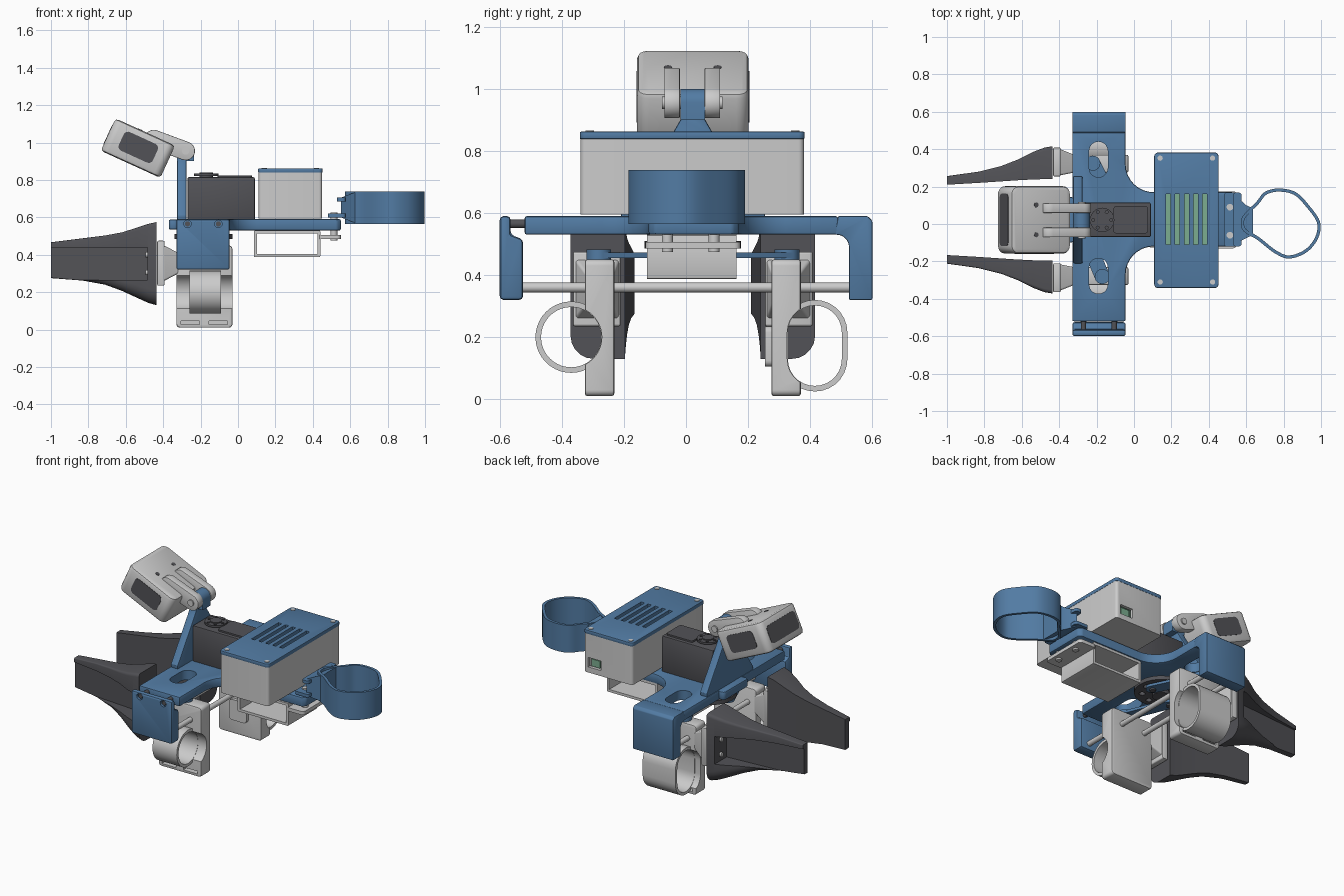
import bpy, bmesh, math
from mathutils import Vector

if "Cube" in bpy.data.objects:
    bpy.data.objects.remove(bpy.data.objects["Cube"])

YM = 0.022          # plane that splits the gripper into two halves
CUTTERS = []


def mat(name, rgb):
    m = bpy.data.materials.new(name)
    m.diffuse_color = (*rgb, 1)
    m.use_nodes = True
    m.node_tree.nodes["Principled BSDF"].inputs["Base Color"].default_value = m.diffuse_color
    return m


BLUE = mat("blue", (0.085, 0.2, 0.37))
DARK = mat("dark", (0.085, 0.085, 0.095))
GREEN = mat("green", (0.2, 0.42, 0.28))
RED = mat("red", (0.6, 0.17, 0.1))


def arc(cx, cy, r, a0, a1, n=8):
    return [(cx + r * math.cos(math.radians(a0 + (a1 - a0) * i / n)),
             cy + r * math.sin(math.radians(a0 + (a1 - a0) * i / n))) for i in range(n + 1)]


def rrect(x0, x1, y0, y1, r=0.0, n=5):
    if not r:
        return [(x0, y0), (x1, y0), (x1, y1), (x0, y1)]
    return (arc(x1 - r, y1 - r, r, 0, 90, n) + arc(x0 + r, y1 - r, r, 90, 180, n)
            + arc(x0 + r, y0 + r, r, 180, 270, n) + arc(x1 - r, y0 + r, r, 270, 360, n))


def circle(cx, cy, r, n=32):
    return arc(cx, cy, r, 0, 360, n)[:-1]


def stadium(p, q, r, n=14):
    a = math.degrees(math.atan2(q[1] - p[1], q[0] - p[0]))
    return arc(*q, r, a - 90, a + 90, n) + arc(*p, r, a + 90, a + 270, n)


def spline(pts, n=6):
    out, k = [], len(pts)
    for i in range(k):
        a, b, c, d = (Vector(pts[(i + j) % k]) for j in (-1, 0, 1, 2))
        for t in (j / n for j in range(n)):
            out.append(tuple(0.5 * (2 * b + (c - a) * t + (2 * a - 5 * b + 4 * c - d) * t * t
                                    + (3 * b - a - 3 * c + d) * t ** 3)))
    return out


def inset(pts, t):
    """Offset a counter-clockwise outline inwards."""
    out = []
    for i, p in enumerate(pts):
        d = (Vector(pts[(i + 1) % len(pts)]) - Vector(pts[i - 1])).normalized()
        out.append((p[0] - d.y * t, p[1] + d.x * t))
    return out


def loft(name, rings, m=None, bevel=0.0, s=1, closed=False):
    """Skin rings of points; s=-1 mirrors across the gripper's middle plane."""
    bm = bmesh.new()
    vs = [[bm.verts.new((x, YM + s * (y - YM), z)) for x, y, z in r] for r in rings]
    n = len(rings[0])
    for a, b in zip(vs, vs[1:] + (vs[:1] if closed else [])):
        for i in range(n):
            bm.faces.new((a[i], a[(i + 1) % n], b[(i + 1) % n], b[i]))
    if not closed:
        bm.faces.new(vs[0])
        bm.faces.new(vs[-1])
    bmesh.ops.recalc_face_normals(bm, faces=bm.faces[:])
    me = bpy.data.meshes.new(name)
    bm.to_mesh(me)
    bm.free()
    ob = bpy.data.objects.new(name, me)
    bpy.context.collection.objects.link(ob)
    if m:
        me.materials.append(m)
    if bevel:
        b = ob.modifiers.new("bevel", 'BEVEL')
        b.width, b.segments, b.limit_method, b.angle_limit = bevel, 2, 'ANGLE', math.radians(40)
    return ob


def ring3(pts, axis, w):
    return [{'z': (u, v, w), 'y': (u, w, v), 'x': (w, u, v)}[axis] for u, v in pts]


def prism(name, pts, axis, lo, hi, m=None, bevel=0.0, s=1):
    return loft(name, [ring3(pts, axis, lo), ring3(pts, axis, hi)], m, bevel, s)


def wall(name, pts, t, axis, lo, hi, m=None):
    inn = inset(pts, t)
    return loft(name, [ring3(pts, axis, lo), ring3(pts, axis, hi),
                       ring3(inn, axis, hi), ring3(inn, axis, lo)], m, closed=True)


def cut(ob, pts, axis, lo, hi, s=1):
    c = prism("cutter", pts, axis, lo, hi, None, 0, s)
    c.hide_render = True
    CUTTERS.append(c)
    b = ob.modifiers.new("cut", 'BOOLEAN')
    b.operation, b.object, b.solver = 'DIFFERENCE', c, 'EXACT'


# Base plate: crossbar, blended tail and two oval slots
outline = ([(-0.33, -0.52), (-0.045, -0.52)] + arc(0.105, -0.27, 0.15, 180, 90)
           + [(0.53, -0.12), (0.55, -0.10), (0.55, 0.15), (0.53, 0.17)]
           + arc(0.105, 0.32, 0.15, 270, 180) + [(-0.045, 0.49), (-0.33, 0.49)])
plate = prism("base_plate", outline, 'z', 0.53, 0.59, BLUE, 0.008)
for yc in (0.345, -0.278):
    cut(plate, stadium((-0.19, yc - 0.045), (-0.19, yc + 0.045), 0.05), 'z', 0.4, 0.7)
prism("plate_front_tab", rrect(-0.37, -0.32, -0.1, 0.145, 0.02), 'z', 0.535, 0.588, BLUE, 0.008)

# End walls carrying the rods
prism("fixed_end_wall", [(0.49, 0.59), (0.585, 0.59), (0.6, 0.575), (0.6, 0.32), (0.525, 0.32)]
      + arc(0.485, 0.49, 0.04, 0, 90) + [(0.48, 0.53)], 'x', -0.33, -0.045, BLUE, 0.008)
end = prism("removable_end_wall", [(-0.6, 0.32), (-0.525, 0.32), (-0.525, 0.515), (-0.565, 0.53),
            (-0.565, 0.59), (-0.6, 0.59)], 'x', -0.33, -0.045, BLUE, 0.012)
for x in (-0.27, -0.105):
    cut(end, circle(x, 0.565, 0.02, 20), 'y', -0.62, -0.585)
    prism("end_screw", circle(x, 0.565, 0.014, 16), 'y', -0.592, -0.5, DARK)
    prism("guide_rod", circle(x, 0.36, 0.016, 20), 'y', -0.56, 0.56)

# Servo with horn on top and drive disc below
prism("servo_body", rrect(-0.27, 0.09, -0.07, 0.115), 'z', 0.58, 0.815, DARK, 0.008)
prism("servo_cap", rrect(-0.11, 0.075, -0.05, 0.095, 0.015), 'z', 0.81, 0.825, DARK)
prism("servo_shaft", circle(-0.17, YM, 0.035), 'z', 0.81, 0.84, DARK)
horn = prism("servo_horn", circle(-0.17, YM, 0.065), 'z', 0.822, 0.834, DARK)
for i in range(6):
    a = i * math.pi / 3
    cut(horn, circle(-0.17 + 0.048 * math.cos(a), YM + 0.048 * math.sin(a), 0.008, 12), 'z', 0.8, 0.85)
prism("drive_shaft", circle(-0.185, YM, 0.05), 'z', 0.46, 0.55, DARK)
disc = prism("drive_disc", circle(-0.185, YM, 0.155, 48), 'z', 0.485, 0.51, DARK)
for i in range(8):
    a = i * math.pi / 4
    cut(disc, circle(-0.185 + 0.11 * math.cos(a), YM + 0.11 * math.sin(a), 0.018, 16), 'z', 0.47, 0.53)

# Two jaws: link, carriage, bracket and finger
for s in (1, -1):
    side = "right" if s > 0 else "left"
    near, far = ((-0.09, 0.06), (-0.22, 0.325)) if s > 0 else ((-0.28, 0.06), (-0.17, 0.325))
    prism(side + "_drive_link", stadium(near, far, 0.04), 'z', 0.455, 0.472, BLUE, 0, s)
    prism(side + "_link_pivot", circle(*far, 0.04), 'z', 0.43, 0.482, BLUE, 0, s)
    prism(side + "_link_pin", circle(*near, 0.018, 16), 'z', 0.445, 0.52, DARK, 0, s)
    car = prism(side + "_carriage", rrect(-0.33, -0.03, 0.01, 0.45, 0.02), 'y', 0.275, 0.37, None, 0.008, s)
    for x in (-0.255, -0.105):
        cut(car, rrect(x - 0.05, x + 0.05, 0.028, 0.045), 'y', 0.3, 0.4, s)
    # Finger loop and matching notch in the carriage
    if s > 0:
        loop, lo, hi = stadium((0.415, 0.13), (0.415, 0.215), 0.105), -0.29, -0.06
    else:
        loop, lo, hi = circle(-0.37, 0.2, 0.115, 40), -0.26, -0.09
    cut(car, inset(loop, 0.016), 'x', -0.4, 0.05)
    wall(side + "_finger_loop", loop, 0.018, 'x', lo, hi)
    # Bracket between carriage and finger
    br = prism(side + "_bracket_flange", rrect(-0.432, -0.392, 0.235, 0.475, 0.008), 'y', 0.255, 0.408, None, 0.005, s)
    loft(side + "_bracket_neck", [ring3(rrect(0.26, 0.40, 0.26, 0.45, 0.01), 'x', -0.395),
                                  ring3(rrect(0.275, 0.37, 0.3, 0.41, 0.01), 'x', -0.32)], None, 0, s)
    # Tapered finger with recessed outer face
    rings = []
    for x, z0, z1, yi, yo in ((-0.435, .13, .575, .24, .416), (-0.48, .143, .565, .24, .408),
                              (-0.54, .17, .545, .238, .385), (-0.62, .207, .52, .234, .345),
                              (-0.71, .24, .503, .228, .31), (-0.83, .262, .488, .22, .28),
                              (-1.0, .275, .467, .21, .256)):
        r = min(0.075, (yo - yi) * 0.45)
        rings.append(ring3([(yi, z0)] + arc(yo - r, z0 + r, r, -90, 0, 5)
                           + arc(yo - r / 4, z1 - r / 4, r / 4, 0, 90, 3) + [(yi, z1)], 'x', x))
    fin = loft(side + "_finger", rings, DARK, 0, s)
    cut(fin, [(-0.485, 0.285), (-0.485, 0.6), (-1.03, 0.6), (-1.03, 0.243)], 'z', 0.265, 0.44, s)
    for z in (0.305, 0.4):
        prism(side + "_finger_screw", circle(0.345, z, 0.014, 16), 'x', -0.495, -0.478, None, 0, s)

# Red button and its holder on the right carriage
bpy.ops.mesh.primitive_uv_sphere_add(segments=24, ring_count=12, radius=1, location=(-0.18, 0.308, 0.175))
button = bpy.context.object
button.name = "red_button"
button.scale = (0.05, 0.02, 0.05)
button.data.materials.append(RED)
prism("button_holder", rrect(-0.24, -0.12, 0.105, 0.235, 0.02), 'y', 0.255, 0.3)

# Electronics box, vented lid, circuit board and port
box = prism("electronics_box", rrect(0.11, 0.45, -0.34, 0.38, 0.018), 'z', 0.595, 0.84)
cut(box, rrect(0.13, 0.43, -0.32, 0.36), 'z', 0.615, 0.9)
cut(box, rrect(0.33, 0.42, 0.63, 0.69), 'y', 0.35, 0.4)
lid = prism("box_lid", rrect(0.108, 0.452, -0.342, 0.382, 0.02), 'z', 0.838, 0.862, BLUE, 0.004)
for i in range(5):
    x = 0.183 + 0.049 * i
    cut(lid, rrect(x - 0.012, x + 0.012, -0.11, 0.16), 'z', 0.8, 0.9)
for x in (0.14, 0.42):
    for y in (-0.31, 0.352):
        prism("lid_screw", circle(x, y, 0.014, 16), 'z', 0.83, 0.865)
prism("circuit_board", rrect(0.135, 0.425, -0.3, 0.355), 'z', 0.70, 0.72, GREEN)
prism("port", rrect(0.345, 0.405, 0.635, 0.68), 'y', 0.28, 0.368, GREEN)

# Lower tray: open sleeve with a mounting tab
wall("battery_tray", rrect(0.085, 0.44, 0.387, 0.53, 0.006, 2), 0.016, 'y', -0.125, 0.163)
prism("tray_tab", rrect(0.43, 0.55, -0.13, 0.175, 0.02), 'z', 0.485, 0.507)

# Strap loop with clamp tabs
drop = spline([(0.575, 0.03), (0.61, 0.075), (0.655, 0.12), (0.7, 0.172), (0.775, 0.19), (0.865, 0.17),
               (0.94, 0.095), (0.995, 0.01), (0.985, -0.075), (0.925, -0.15), (0.83, -0.185),
               (0.75, -0.155), (0.66, -0.085), (0.6, -0.05), (0.575, -0.02)][::-1], 5)
wall("strap_loop", drop, 0.017, 'z', 0.565, 0.738, BLUE)
loft("strap_neck", [ring3(rrect(-0.1, 0.145, 0.6, 0.705), 'x', 0.55), ring3(rrect(-0.075, 0.1, 0.58, 0.725), 'x', 0.6),
                    ring3(rrect(-0.06, 0.085, 0.567, 0.736), 'x', 0.635)], BLUE)
for z, x in ((0.6, 0.48), (0.685, 0.53)):
    prism("strap_clamp_tab", rrect(x, 0.575, -0.12, 0.168, 0.015), 'z', z, z + 0.02, BLUE)
for y in (-0.06, 0.09):
    prism("clamp_screw", circle(0.513, y, 0.018, 20), 'z', 0.475, 0.627)

# Camera mast: triangular plate with hinge tongue
mast = prism("camera_mast", [(-0.21, 0.58), (0.254, 0.58), (0.254, 0.61), (0.085, 0.86), (0.062, 0.9), (0.062, 0.93),
             (-0.018, 0.93), (-0.018, 0.9), (-0.041, 0.86), (-0.21, 0.61)], 'x', -0.325, -0.275, BLUE, 0.006)
prism("mast_hinge", [(-0.325, 0.9), (-0.235, 0.9)] + arc(-0.28, 0.955, 0.045, 0, 180, 14),
      'y', -0.018, 0.062, BLUE)
for y in (-0.07, 0.06):
    prism("camera_prong", stadium((-0.45, 1.018), (-0.28, 0.955), 0.05), 'y', y, y + 0.05, None, 0.004)
prism("hinge_bolt", circle(-0.28, 0.955, 0.02, 20), 'y', -0.078, 0.118)

# Tilted camera housing with dark windows
cam = [prism("camera_housing", rrect(-0.175, 0.175, -0.18, 0.18, 0.04), 'z', -0.095, 0.095, None, 0.018),
       prism("camera_end_window", rrect(-0.14, 0.14, -0.055, 0.055, 0.025), 'x', -0.177, -0.16, DARK)]
for y in (-0.182, 0.165):
    cam.append(prism("camera_side_window", rrect(-0.1, 0.1, -0.05, 0.06, 0.025), 'y', y, y + 0.017, DARK))
for y in (-0.08, 0.08):
    cam.append(prism("camera_screw", circle(-0.03, y, 0.013, 16), 'z', 0.08, 0.097, DARK))
for ob in cam:
    ob.location = (-0.535, YM, 0.97)
    ob.rotation_euler.y = math.radians(24.5)

# Apply modifiers, drop the cutters and smooth the round parts
bpy.ops.object.select_all(action='DESELECT')
for ob in bpy.context.scene.objects:
    if ob not in CUTTERS:
        ob.select_set(True)
        bpy.context.view_layer.objects.active = ob
bpy.ops.object.convert(target='MESH')
bpy.ops.object.shade_smooth_by_angle(angle=math.radians(30))
for c in CUTTERS:
    bpy.data.objects.remove(c)
